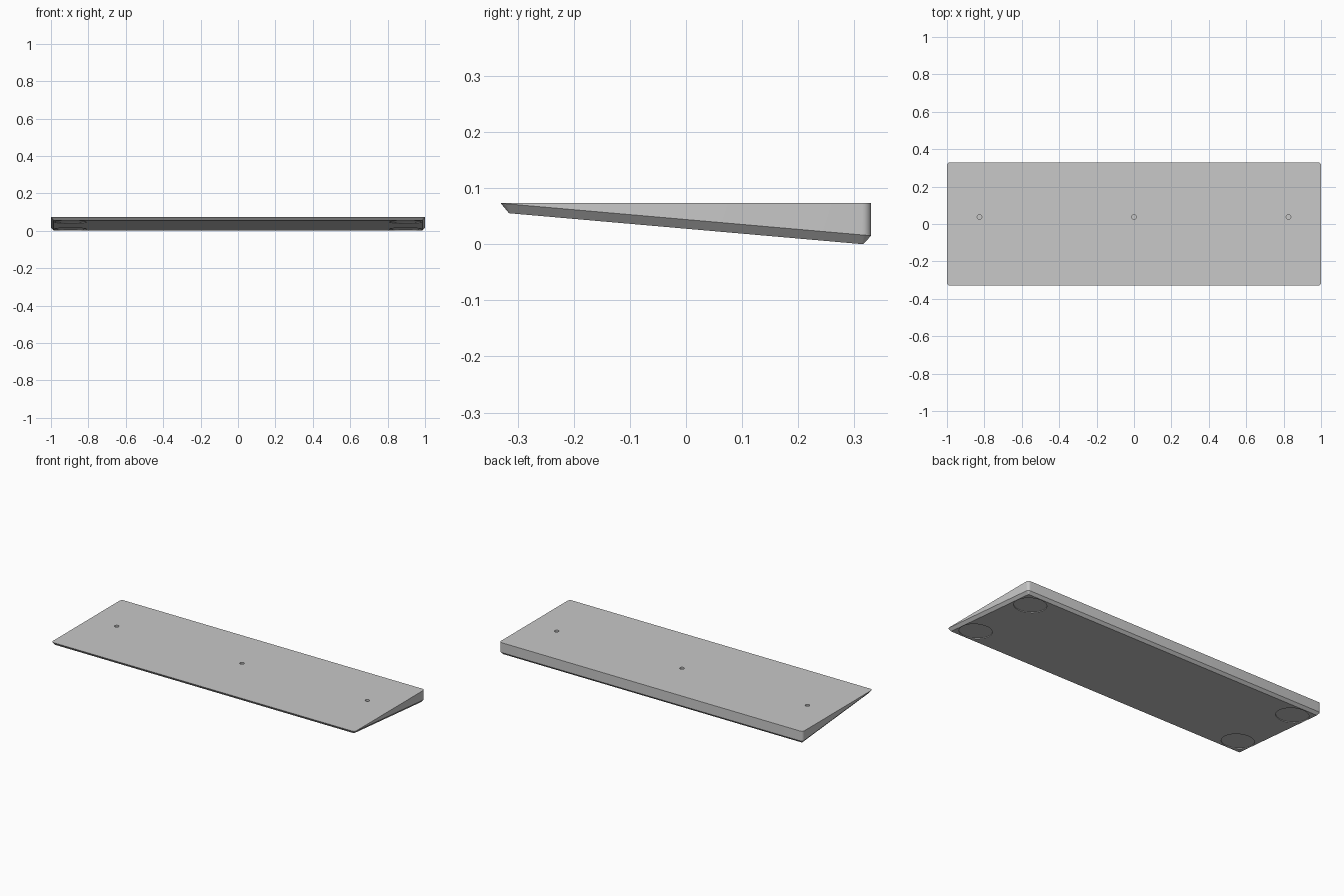
import bpy, bmesh, math
from mathutils import Matrix

cube = bpy.data.objects.get("Cube")
if cube:
    bpy.data.objects.remove(cube, do_unlink=True)

HALF_X, HALF_Y, TOP = 1.0, 0.33, 0.0735
CHAMFER, RADIUS = 0.0145, 0.0165
SLOPE = math.tan(math.radians(5))

grey = bpy.data.materials.new("light grey")
grey.use_nodes = True
colour = (0.58, 0.58, 0.58, 1)
grey.diffuse_color = colour
grey.node_tree.nodes["Principled BSDF"].inputs["Base Color"].default_value = colour


def wall_z(y):
    return 0.044 - SLOPE * y


def base_z(y):
    return SLOPE * (HALF_Y - CHAMFER - y)


def outline(inset, height, steps=6):
    """Rounded rectangle, each point lifted to height(y)."""
    r = RADIUS - inset
    cx, cy = HALF_X - RADIUS, HALF_Y - RADIUS
    points = []
    for q, (sx, sy) in enumerate([(1, 1), (-1, 1), (-1, -1), (1, -1)]):
        for i in range(steps + 1):
            a = math.pi / 2 * (q + i / steps)
            x, y = sx * cx + r * math.cos(a), sy * cy + r * math.sin(a)
            points.append((x, y, height(y)))
    return points


def make_object(name, bm):
    bmesh.ops.recalc_face_normals(bm, faces=bm.faces)
    mesh = bpy.data.meshes.new(name)
    bm.to_mesh(mesh)
    bm.free()
    mesh.materials.append(grey)
    obj = bpy.data.objects.new(name, mesh)
    bpy.context.collection.objects.link(obj)
    return obj


# Wedge body: chamfered sloping base, upright walls, level top
bm = bmesh.new()
rings = [[bm.verts.new(p) for p in outline(*level)] for level in (
    (CHAMFER, base_z), (0, wall_z), (0, lambda y: TOP))]
for low, high in zip(rings, rings[1:]):
    for i in range(len(low)):
        j = (i + 1) % len(low)
        bm.faces.new((low[i], low[j], high[j], high[i]))
bm.faces.new(rings[0])
bm.faces.new(rings[-1])
body = make_object("wedge_panel", bm)


def cylinder(bm, x, y, z, radius, depth, tilt=0, sides=48):
    place = Matrix.Translation((x, y, z)) @ Matrix.Rotation(tilt, 4, "X")
    bmesh.ops.create_cone(bm, cap_ends=True, segments=sides, radius1=radius,
                          radius2=radius, depth=depth, matrix=place)


# Blind screw holes in the top and shallow foot recesses in the base
cuts = bmesh.new()
for x in (-0.826, 0, 0.826):
    cylinder(cuts, x, 0.038, TOP, 0.0125, 0.05, sides=32)
for x in (-0.896, 0.896):
    for y in (-0.222, 0.222):
        cylinder(cuts, x, y, base_z(y), 0.0875, 0.008, -math.atan(SLOPE))
cutter = make_object("recess_cutter", cuts)
cutter.hide_render = True

mod = body.modifiers.new("recesses", "BOOLEAN")
mod.operation = "DIFFERENCE"
mod.solver = "EXACT"
mod.object = cutter
bpy.ops.object.select_all(action="DESELECT")
body.select_set(True)
bpy.context.view_layer.objects.active = body
bpy.ops.object.modifier_apply(modifier=mod.name)
bpy.data.objects.remove(cutter, do_unlink=True)
bpy.ops.object.shade_smooth_by_angle(angle=math.radians(30))
